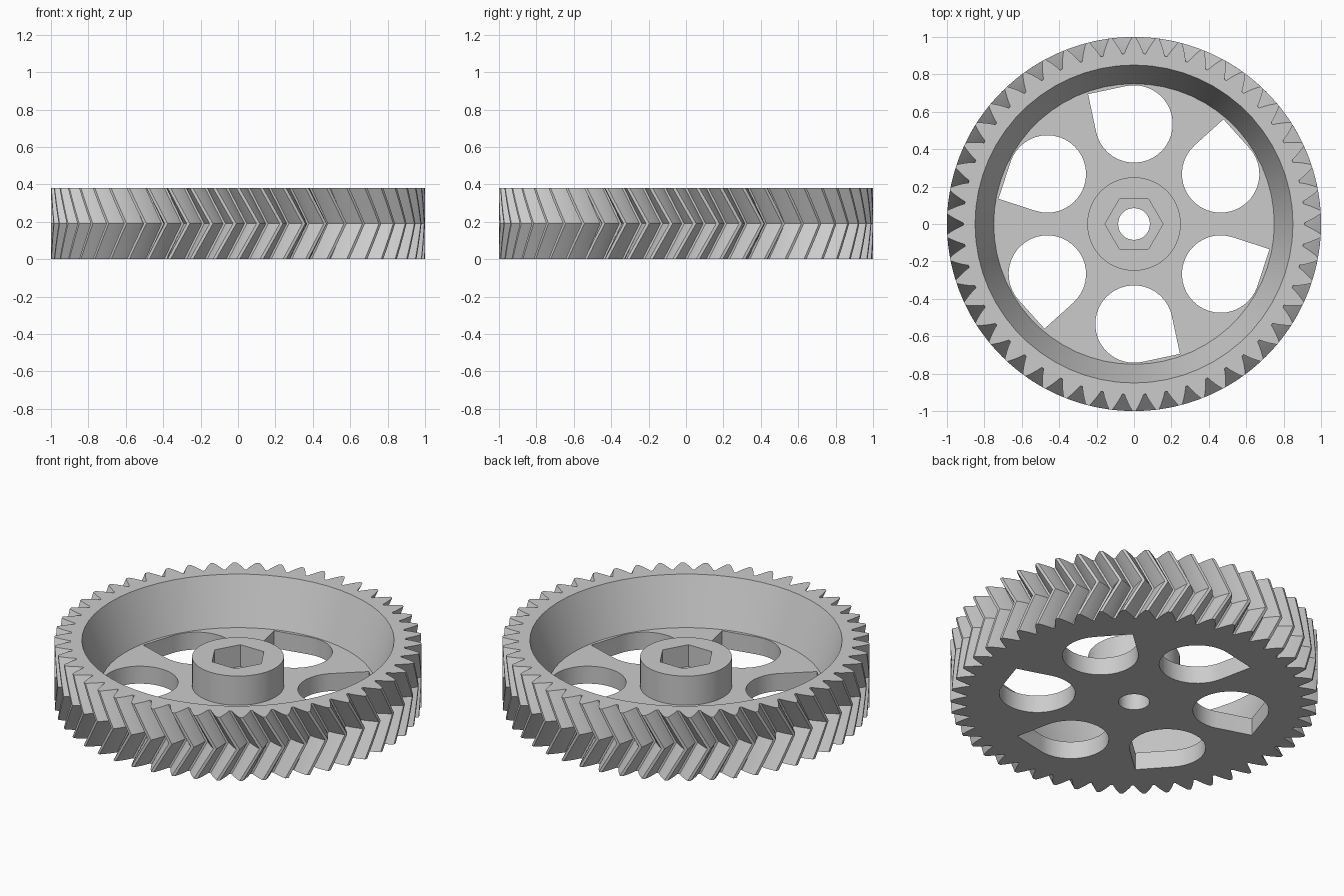
import bpy, bmesh
from math import pi, cos, sin, tan, acos, radians, sqrt

cube = bpy.data.objects.get("Cube")
if cube:
    bpy.data.objects.remove(cube)

TEETH = 50
HEIGHT = 0.38
TWIST = radians(6.2)          # sweep of each half of the chevron
TIP, PITCH, ROOT = 1.0, 0.9615, 0.912
PRESSURE = radians(28)
FLOOR, HUB_TOP = 0.105, 0.28

grey = bpy.data.materials.new("light grey")
grey.use_nodes = True
grey.diffuse_color = (0.6, 0.6, 0.6, 1)
grey.node_tree.nodes["Principled BSDF"].inputs["Base Color"].default_value = (0.6, 0.6, 0.6, 1)


def finish(bm, name):
    bmesh.ops.recalc_face_normals(bm, faces=bm.faces)
    mesh = bpy.data.meshes.new(name)
    bm.to_mesh(mesh)
    bm.free()
    mesh.materials.append(grey)
    obj = bpy.data.objects.new(name, mesh)
    bpy.context.collection.objects.link(obj)
    return obj


def loft(name, layers):
    """Join equal outlines, each a list of points, into a capped solid."""
    bm = bmesh.new()
    rings = [[bm.verts.new(p) for p in layer] for layer in layers]
    n = len(rings[0])
    for a, b in zip(rings, rings[1:]):
        for i in range(n):
            j = (i + 1) % n
            bm.faces.new((a[i], a[j], b[j], b[i]))
    bm.faces.new(rings[0][::-1])
    bm.faces.new(rings[-1])
    return finish(bm, name)


def prism(name, outline, z0, z1):
    return loft(name, [[(x, y, z) for x, y in outline] for z in (z0, z1)])


def circle(radius, count):
    return [(radius * cos(2 * pi * i / count), radius * sin(2 * pi * i / count))
            for i in range(count)]


def lathe(name, profile, steps):
    bm = bmesh.new()
    verts = [bm.verts.new((r, 0, z)) for r, z in profile]
    edges = [bm.edges.new((a, b)) for a, b in zip(verts, verts[1:])]
    bmesh.ops.spin(bm, geom=verts + edges, cent=(0, 0, 0), axis=(0, 0, 1),
                   angle=2 * pi, steps=steps)
    bmesh.ops.remove_doubles(bm, verts=bm.verts, dist=1e-4)
    return finish(bm, name)


# Involute tooth outline
def involute(radius):
    a = acos(PITCH * cos(PRESSURE) / radius)
    return tan(a) - a


def half_angle(radius):
    return pi / (2 * TEETH) + involute(PITCH) - involute(radius)


radii = [ROOT + (TIP - ROOT) * k / 4 for k in range(5)]
flank = [(r, -half_angle(r)) for r in radii]
tooth = flank + [(r, -a) for r, a in reversed(flank)]


def gear_layer(z):
    turn = TWIST * (1 - abs(2 * z / HEIGHT - 1)) - pi / 2
    return [(r * cos(a + turn + 2 * pi * t / TEETH),
             r * sin(a + turn + 2 * pi * t / TEETH), z)
            for t in range(TEETH) for r, a in tooth]


gear = loft("herringbone_gear", [gear_layer(HEIGHT * k / 6) for k in range(7)])

# Dish with sloping rim wall, leaving the hub standing
slope = (0.85 - 0.75) / (HEIGHT - FLOOR)
over = HEIGHT + 0.05
cutters = [lathe("dish_cutter", [
    (0, HUB_TOP), (0.25, HUB_TOP), (0.25, FLOOR), (0.75, FLOOR),
    (0.85 + slope * 0.05, over), (0, over)], 60)]

# Bore and hexagonal nut recess
cutters.append(prism("bore_cutter", circle(0.085, 32), -0.1, 0.5))
cutters.append(prism("hex_cutter", circle(0.155, 6), 0.15, 0.5))

# Six teardrop openings, each a circle with one square corner
HOLE, CENTRE = 0.207, 0.535
for k in range(6):
    spoke = radians(30 + 60 * k)
    corner = spoke + radians(57)
    cx, cy = CENTRE * cos(spoke), CENTRE * sin(spoke)
    arc = [corner + pi / 4 + 1.5 * pi * i / 30 for i in range(31)]
    outline = [(cx + HOLE * cos(a), cy + HOLE * sin(a)) for a in arc]
    outline.append((cx + HOLE * sqrt(2) * cos(corner), cy + HOLE * sqrt(2) * sin(corner)))
    cutters.append(prism("opening_cutter", outline, -0.1, 0.2))

# Cut everything out, then shade
bpy.ops.object.select_all(action='DESELECT')
bpy.context.view_layer.objects.active = gear
gear.select_set(True)
for cutter in cutters:
    cutter.hide_render = True
    mod = gear.modifiers.new("cut", 'BOOLEAN')
    mod.operation = 'DIFFERENCE'
    mod.solver = 'EXACT'
    mod.object = cutter
    bpy.ops.object.modifier_apply(modifier=mod.name)
    bpy.data.objects.remove(cutter)
bpy.ops.object.shade_smooth_by_angle(angle=radians(20))
